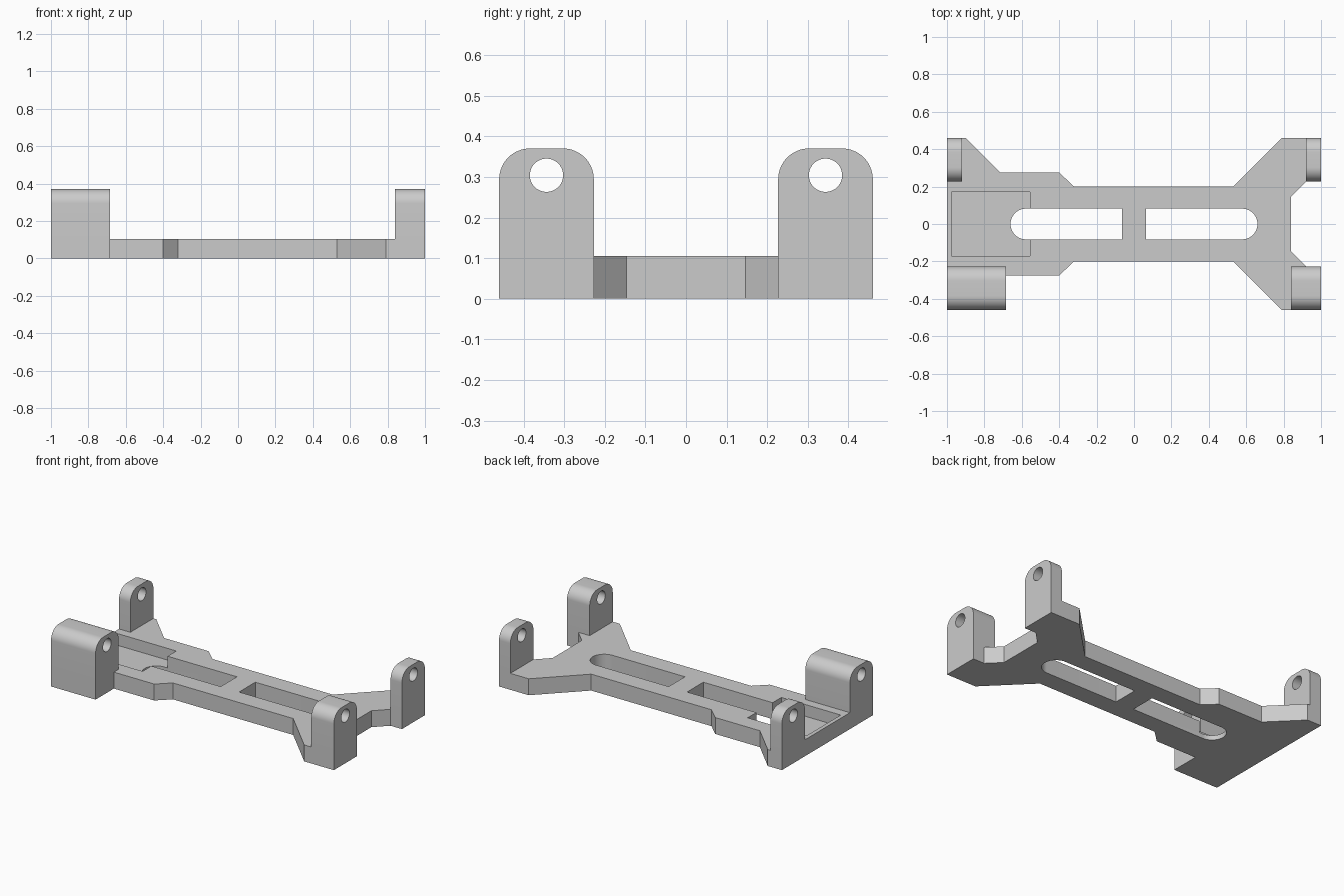
import bpy
import bmesh
from math import cos, sin, pi
from mathutils import Vector

cube = bpy.data.objects.get("Cube")
if cube:
    bpy.data.objects.remove(cube, do_unlink=True)

GREY = (0.6, 0.6, 0.6, 1.0)
grey = bpy.data.materials.new("light grey")
grey.use_nodes = True
grey.diffuse_color = GREY
grey.node_tree.nodes["Principled BSDF"].inputs["Base Color"].default_value = GREY

PLATE_H = 0.105      # base thickness
LUG_H = 0.37         # top of the lugs
INNER, OUTER = 0.227, 0.46


def arc(cx, cy, r, start, end, steps=16):
    """Points along an arc, angles in units of pi."""
    angles = [pi * (start + (end - start) * i / steps) for i in range(steps + 1)]
    return [(cx + r * cos(a), cy + r * sin(a)) for a in angles]


def prism(name, points, direction):
    """Extrude a closed outline of 3D points along a direction."""
    bm = bmesh.new()
    face = bm.faces.new([bm.verts.new(p) for p in points])
    result = bmesh.ops.extrude_face_region(bm, geom=[face], use_keep_orig=True)
    moved = [g for g in result["geom"] if isinstance(g, bmesh.types.BMVert)]
    bmesh.ops.translate(bm, verts=moved, vec=Vector(direction))
    bmesh.ops.recalc_face_normals(bm, faces=bm.faces)
    mesh = bpy.data.meshes.new(name)
    bm.to_mesh(mesh)
    bm.free()
    mesh.materials.append(grey)
    obj = bpy.data.objects.new(name, mesh)
    bpy.context.collection.objects.link(obj)
    return obj


def slab(name, outline, z0, z1):
    return prism(name, [(x, y, z0) for x, y in outline], (0, 0, z1 - z0))


def bar(name, profile, x0, x1):
    return prism(name, [(x0, y, z) for y, z in profile], (x1 - x0, 0, 0))


def activate(obj):
    bpy.ops.object.select_all(action="DESELECT")
    obj.select_set(True)
    bpy.context.view_layer.objects.active = obj


def cut(obj, cutter):
    """Subtract the cutter for good and delete it."""
    mod = obj.modifiers.new("cut", "BOOLEAN")
    mod.operation = "DIFFERENCE"
    mod.solver = "EXACT"
    mod.object = cutter
    activate(obj)
    bpy.ops.object.modifier_apply(modifier=mod.name)
    bpy.data.objects.remove(cutter, do_unlink=True)


def smooth(obj):
    activate(obj)
    bpy.ops.object.shade_smooth_by_angle(angle=pi / 6)


# Base plate: waisted body with four splayed corners
front_edge = [(-1, -OUTER), (-0.685, -OUTER), (-0.685, -0.275), (-0.4, -0.275),
              (-0.32, -0.2), (0.53, -0.2), (0.79, -OUTER), (1, -OUTER)]
end_edge = [(1, -INNER), (0.92, -INNER), (0.84, -0.147),
            (0.84, 0.147), (0.92, INNER), (1, INNER)]
back_edge = [(1, OUTER), (0.79, OUTER), (0.53, 0.2), (-0.32, 0.2),
             (-0.4, 0.275), (-0.715, 0.275), (-0.9, OUTER), (-1, OUTER)]
plate = slab("base_plate", front_edge + end_edge + back_edge, 0, PLATE_H)

# Shallow rectangular pocket at the wide end
pocket = [(-0.975, -0.17), (-0.555, -0.17), (-0.555, 0.17), (-0.975, 0.17)]
cut(plate, slab("pocket_cutter", pocket, 0.03, 0.2))

# Two through slots, square at the middle and round at the outer end
R = 0.082
for side in (-1, 1):
    outline = [(0.065, -R)] + arc(0.578, 0, R, -0.5, 0.5, 24) + [(0.065, R)]
    outline = [(side * x, y) for x, y in outline]
    cut(plate, slab("slot_cutter", outline, -0.1, 0.2))
smooth(plate)

# Upright lugs with rounded shoulders and a through hole
ROUND = 0.076
LUGS = {
    "front_right_lug": (-1, -1, -0.685),
    "back_right_lug": (1, -1, -0.92),
    "front_left_lug": (-1, 0.84, 1),
    "back_left_lug": (1, 0.92, 1),
}
for name, (side, x0, x1) in LUGS.items():
    top = LUG_H - ROUND
    profile = ([(INNER, PLATE_H), (OUTER, PLATE_H)]
               + arc(OUTER - ROUND, top, ROUND, 0, 0.5)
               + arc(INNER + ROUND, top, ROUND, 0.5, 1))
    lug = bar(name, [(side * y, z) for y, z in profile], x0, x1)
    hole = arc(side * (INNER + OUTER) / 2, 0.304, 0.041, 0, 2, 40)[:-1]
    cut(lug, bar("hole_cutter", hole, x0 - 0.1, x1 + 0.1))
    smooth(lug)
